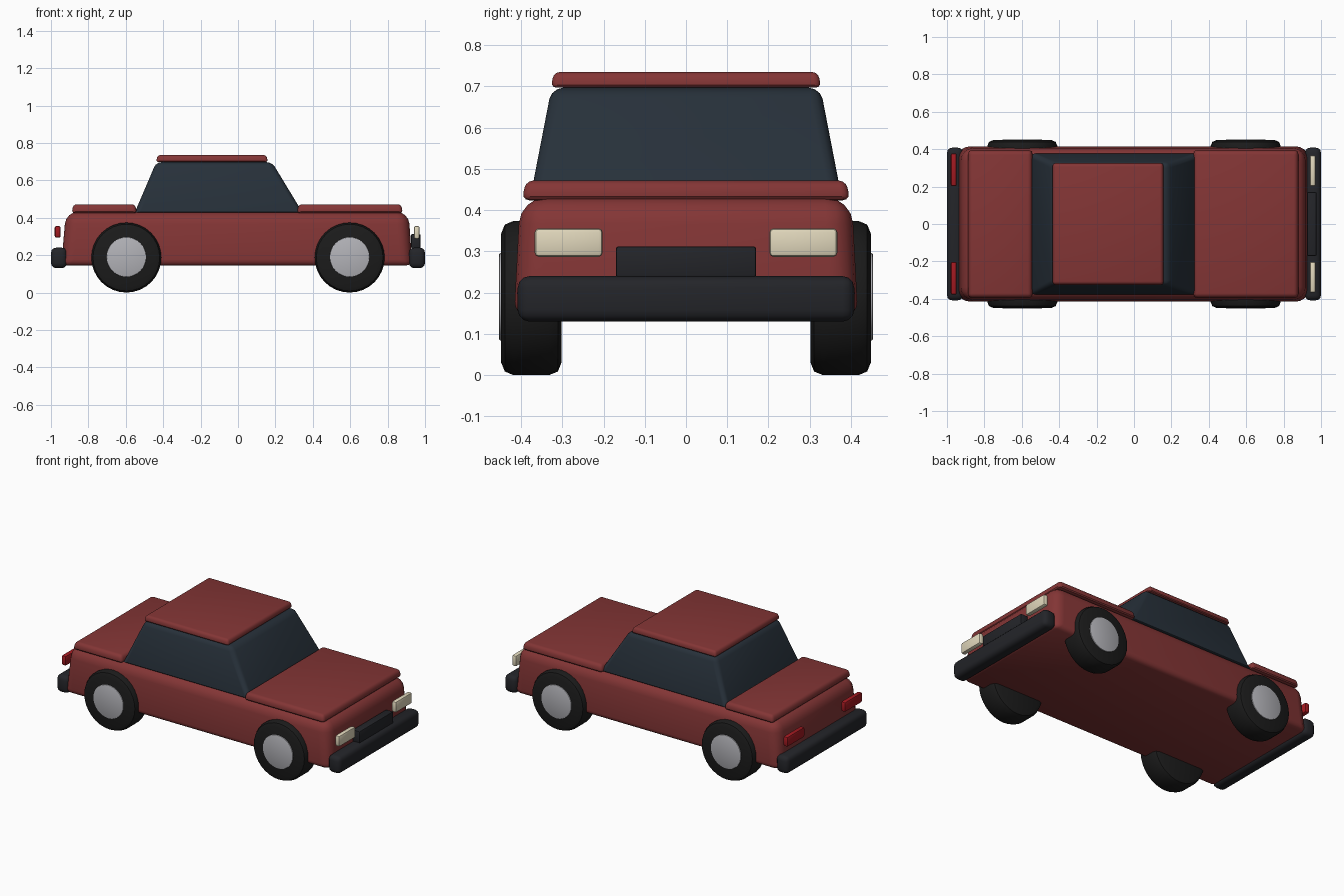
import bpy, bmesh, math
from mathutils import Matrix

if "Cube" in bpy.data.objects:
    bpy.data.objects.remove(bpy.data.objects["Cube"])


def material(name, rgb):
    m = bpy.data.materials.new(name)
    m.diffuse_color = (*rgb, 1)
    m.use_nodes = True
    m.node_tree.nodes["Principled BSDF"].inputs["Base Color"].default_value = m.diffuse_color
    return m


RED = material("red_paint", (0.23, 0.036, 0.036))
GLASS = material("dark_glass", (0.02, 0.03, 0.042))
RUBBER = material("rubber", (0.011, 0.011, 0.011))
TRIM = material("dark_trim", (0.017, 0.018, 0.022))
METAL = material("hub_metal", (0.45, 0.45, 0.48))
CREAM = material("headlight_cream", (0.75, 0.68, 0.5))
LAMP = material("tail_red", (0.36, 0.01, 0.015))


def finish(name, bm, mat, bevel, segments):
    """Turn a bmesh into a bevelled, smooth-shaded object."""
    bmesh.ops.recalc_face_normals(bm, faces=bm.faces)
    mesh = bpy.data.meshes.new(name)
    bm.to_mesh(mesh)
    bm.free()
    mesh.materials.append(mat)
    ob = bpy.data.objects.new(name, mesh)
    bpy.context.collection.objects.link(ob)
    bpy.ops.object.select_all(action='DESELECT')
    ob.select_set(True)
    bpy.context.view_layer.objects.active = ob
    mod = ob.modifiers.new("bevel", 'BEVEL')
    mod.width = bevel
    mod.segments = segments
    mod.limit_method = 'WEIGHT'
    bpy.ops.object.modifier_apply(modifier=mod.name)
    bpy.ops.object.shade_smooth_by_angle(angle=math.radians(35))
    return ob


def block(name, mat, low, high, bevel, segments=3, bottom_weight=1.0):
    """Tapered box; low and high are (x0, x1, y0, y1, z) rectangles."""
    bm = bmesh.new()
    rings = []
    for x0, x1, y0, y1, z in (low, high):
        rings.append([bm.verts.new(p) for p in
                      ((x0, y0, z), (x1, y0, z), (x1, y1, z), (x0, y1, z))])
    a, b = rings
    bm.faces.new(a)
    bm.faces.new(b)
    for i in range(4):
        j = (i + 1) % 4
        bm.faces.new((a[i], a[j], b[j], b[i]))
    weight = bm.edges.layers.float.new("bevel_weight_edge")
    for e in bm.edges:
        e[weight] = bottom_weight if all(v in a for v in e.verts) else 1.0
    return finish(name, bm, mat, bevel, segments)


def box(name, mat, x0, x1, y0, y1, z0, z1, bevel, segments=2):
    return block(name, mat, (x0, x1, y0, y1, z0), (x0, x1, y0, y1, z1),
                 bevel, segments)


def disc(name, mat, x, y, z, radius, width, bevel, sides=32):
    """Cylinder whose axis lies along y, with rounded rims."""
    bm = bmesh.new()
    bmesh.ops.create_cone(bm, cap_ends=True, segments=sides, radius1=radius,
                          radius2=radius, depth=width,
                          matrix=Matrix.Translation((x, y, z))
                          @ Matrix.Rotation(math.pi / 2, 4, 'X'))
    weight = bm.edges.layers.float.new("bevel_weight_edge")
    for e in bm.edges:
        e[weight] = 1.0 if any(len(f.verts) > 4 for f in e.link_faces) else 0.0
    return finish(name, bm, mat, bevel, 2)


# Main shell
block("lower_body", RED, (-0.945, 0.932, -0.417, 0.417, 0.145),
      (-0.92, 0.912, -0.402, 0.402, 0.432), 0.065, 4, 0.5)
block("hood", RED, (0.315, 0.882, -0.398, 0.398, 0.424),
      (0.325, 0.872, -0.388, 0.388, 0.472), 0.018)
block("trunk_lid", RED, (-0.89, -0.54, -0.398, 0.398, 0.424),
      (-0.88, -0.55, -0.388, 0.388, 0.472), 0.018)

# Cabin glass and roof
block("cabin_glass", GLASS, (-0.552, 0.345, -0.378, 0.378, 0.428),
      (-0.437, 0.182, -0.326, 0.326, 0.697), 0.028, 3, 0.2)
block("roof", RED, (-0.438, 0.16, -0.328, 0.328, 0.697),
      (-0.43, 0.152, -0.32, 0.32, 0.735), 0.014)

# Bumpers and grille
for label, x0, x1 in (("front", 0.914, 1.0), ("rear", -1.0, -0.914)):
    box(label + "_bumper", TRIM, x0, x1, -0.408, 0.408, 0.13, 0.24, 0.028, 3)
box("grille", TRIM, 0.925, 0.976, -0.17, 0.17, 0.237, 0.312, 0.006)

for side, s in (("right", -1), ("left", 1)):
    # Lamps
    y0, y1 = sorted((s * 0.202, s * 0.367))
    box(side + "_headlight", CREAM, 0.94, 0.971, y0, y1, 0.287, 0.356, 0.01)
    y0, y1 = sorted((s * 0.202, s * 0.378))
    box(side + "_tail_light", LAMP, -0.98, -0.948, y0, y1, 0.293, 0.356, 0.01)
    # Wheels
    for end, x in (("front", 0.597), ("rear", -0.597)):
        disc(f"{end}_{side}_tyre", RUBBER, x, s * 0.375, 0.187, 0.187, 0.146, 0.03)
        disc(f"{end}_{side}_hub", METAL, x, s * 0.436, 0.19, 0.106, 0.034, 0.003)
